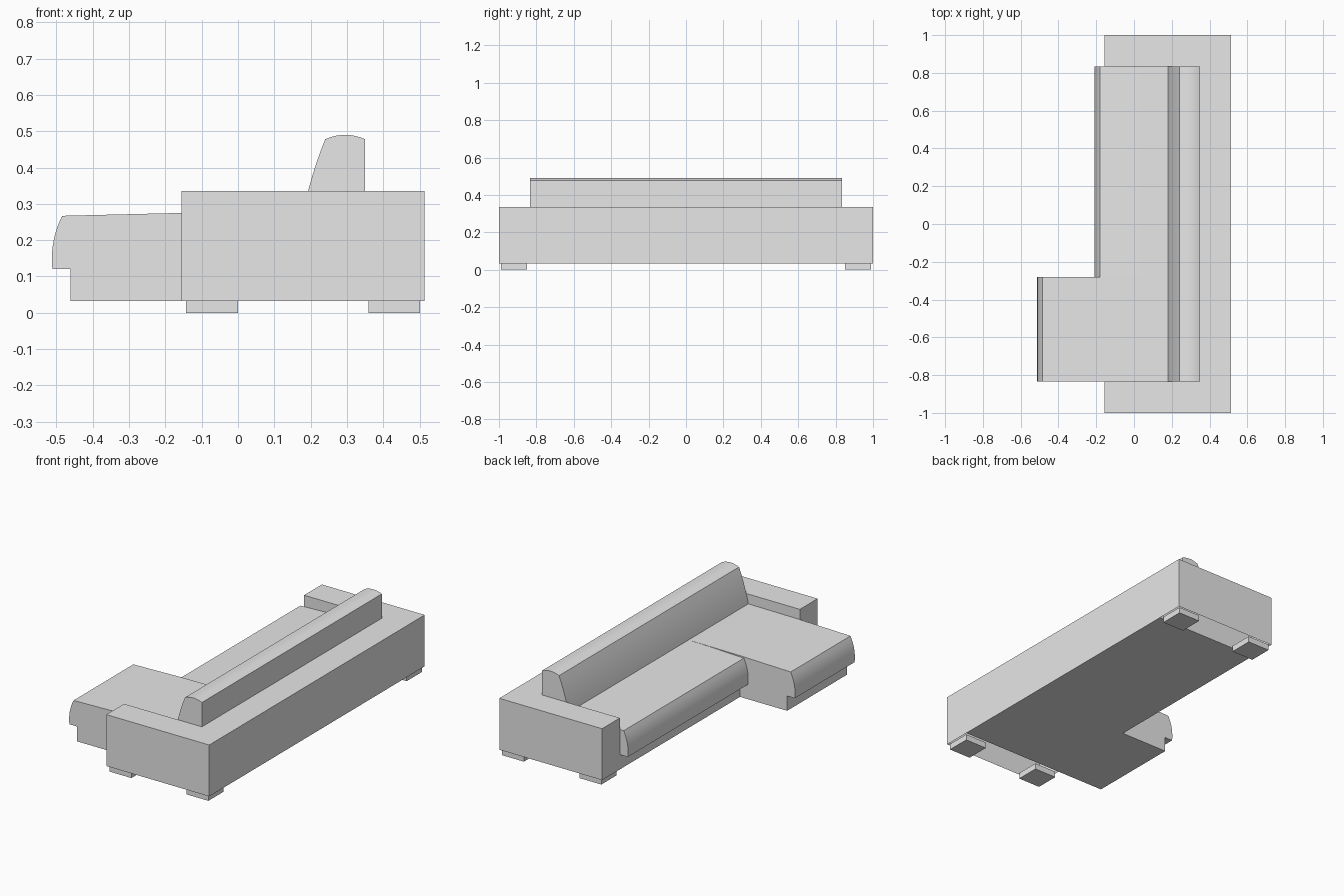
import bpy, bmesh, math

cube = bpy.data.objects.get("Cube")
if cube:
    bpy.data.objects.remove(cube, do_unlink=True)

# One plain upholstery colour
grey = bpy.data.materials.new("light grey fabric")
grey.use_nodes = True
grey.diffuse_color = (0.8, 0.8, 0.8, 1)
grey.node_tree.nodes["Principled BSDF"].inputs["Base Color"].default_value = (0.8, 0.8, 0.8, 1)

INNER = 0.835    # inner face of the arms
SPLIT = -0.28    # where the chaise meets the long seat
FLOOR = 0.033    # underside of the body
ARM_TOP = 0.335


def extrude(name, profile, y0, y1, open_bottom=False):
    """Extrude an (x, z) outline along y."""
    bm = bmesh.new()
    face = bm.faces.new([bm.verts.new((x, y0, z)) for x, z in profile])
    ext = bmesh.ops.extrude_face_region(bm, geom=[face])
    moved = [v for v in ext["geom"] if isinstance(v, bmesh.types.BMVert)]
    bmesh.ops.translate(bm, verts=moved, vec=(0, y1 - y0, 0))
    bmesh.ops.recalc_face_normals(bm, faces=bm.faces)
    if open_bottom:
        under = [f for f in bm.faces if f.normal.z < -0.9]
        bmesh.ops.delete(bm, geom=under, context='FACES_ONLY')
    mesh = bpy.data.meshes.new(name)
    bm.to_mesh(mesh)
    bm.free()
    mesh.materials.append(grey)
    obj = bpy.data.objects.new(name, mesh)
    bpy.context.collection.objects.link(obj)
    bpy.ops.object.select_all(action='DESELECT')
    obj.select_set(True)
    bpy.context.view_layer.objects.active = obj
    bpy.ops.object.shade_smooth_by_angle(angle=math.radians(25))
    return obj


def rect(x0, x1, z0, z1):
    return [(x0, z0), (x1, z0), (x1, z1), (x0, z1)]


def bulge(a, b, depth, steps=8):
    """Points from a to b, bowed to the left of the direction of travel."""
    (ax, az), (bx, bz) = a, b
    dx, dz = bx - ax, bz - az
    length = math.hypot(dx, dz)
    pts = []
    for i in range(steps + 1):
        t = i / steps
        k = depth * 4 * t * (1 - t) / length
        pts.append((ax + dx * t - dz * k, az + dz * t + dx * k))
    return pts


def cushion_profile(front, rise_end):
    """Rounded front edge and a gently rising top."""
    nose = bulge((front, 0.12), (front + 0.027, 0.267), 0.011)
    return nose + [(rise_end, 0.275), (0.21, 0.278), (0.21, 0.12)]


# Body: seat base with the back block, and the chaise base
extrude("seat_base_and_back",
        [(-0.155, FLOOR), (0.513, FLOOR), (0.513, ARM_TOP),
         (0.21, ARM_TOP), (0.21, 0.12), (-0.155, 0.12)], -INNER, INNER)
extrude("chaise_base", rect(-0.461, -0.155, FLOOR, 0.12), -INNER, SPLIT)

# Seat cushions
extrude("seat_cushion", cushion_profile(-0.207, 0.05), SPLIT, INNER)
extrude("chaise_cushion", cushion_profile(-0.511, -0.155), -INNER, SPLIT)

# Back cushion: hollowed front, domed top
front = bulge((0.178, 0.27), (0.24, 0.478), 0.005)
top = bulge((0.24, 0.478), (0.35, 0.478), 0.012)
extrude("back_cushion", front + top[1:] + [(0.35, ARM_TOP), (0.21, ARM_TOP), (0.21, 0.27)],
        -INNER, INNER)

# Arms and feet at both ends
for side, s in (("right", -1), ("left", 1)):
    y0, y1 = sorted((s * INNER, s * 1.0))
    extrude(side + "_arm", rect(-0.155, 0.513, FLOOR, ARM_TOP), y0, y1, open_bottom=True)
    y0, y1 = sorted((s * 0.85, s * 0.99))
    for place, x0, x1 in (("front", -0.143, 0.0), ("back", 0.36, 0.501)):
        extrude(f"{side}_{place}_foot", rect(x0, x1, 0.0, FLOOR + 0.002), y0, y1)
